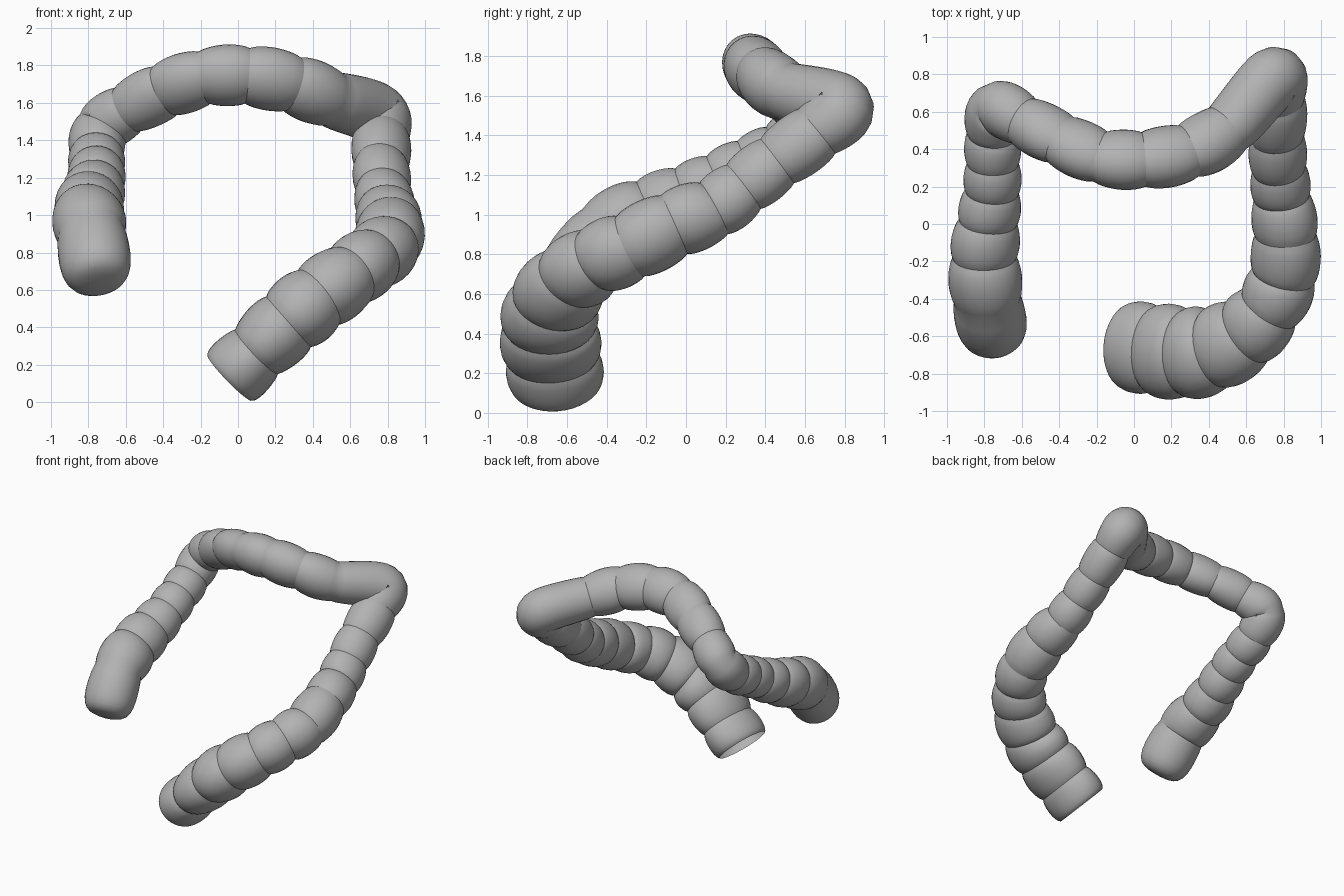
import bpy, bmesh, math
from mathutils import Vector

cube = bpy.data.objects.get("Cube")
if cube:
    bpy.data.objects.remove(cube)

mat = bpy.data.materials.new("plain grey")
mat.use_nodes = True
grey = (0.45, 0.45, 0.45, 1)
mat.diffuse_color = grey
mat.node_tree.nodes["Principled BSDF"].inputs["Base Color"].default_value = grey

SIDES, STEPS, BULGE = 32, 10, 0.13

# Pinched rings along the tube: x, y, z, half width, half height
rings = [
    (-.045, -.65, .13, .21, .17), (.10, -.67, .27, .225, .165),
    (.27, -.69, .43, .225, .18), (.43, -.67, .56, .21, .18),
    (.60, -.58, .68, .19, .17), (.72, -.45, .77, .17, .165),
    (.80, -.28, .84, .17, .165), (.81, -.06, .95, .165, .16),
    (.79, .14, 1.03, .145, .15), (.775, .29, 1.14, .135, .145),
    (.765, .46, 1.27, .135, .145), (.765, .66, 1.42, .14, .15),
    (.74, .775, 1.54, .145, .15), (.50, .51, 1.62, .15, .145),
    (.29, .39, 1.70, .155, .14), (.05, .345, 1.745, .155, .14),
    (-.18, .36, 1.735, .15, .13), (-.39, .45, 1.665, .15, .125),
    (-.59, .55, 1.565, .135, .13), (-.735, .62, 1.46, .135, .135),
    (-.755, .48, 1.33, .135, .135), (-.755, .32, 1.25, .137, .135),
    (-.76, .17, 1.17, .143, .14), (-.78, .01, 1.09, .16, .15),
    (-.80, -.18, 1.01, .175, .165), (-.785, -.40, .90, .175, .18),
    (-.745, -.62, .63, .175, .18),
]
SMOOTH_JOINTS = {12}          # bends that carry no pinch


def spline(i, t):
    """Catmull-Rom blend of ring values between ring i and i + 1."""
    n = len(rings)
    a, b, c, d = (rings[min(max(k, 0), n - 1)] for k in range(i - 1, i + 3))
    return [q + .5 * t * (r - p + t * (2*p - 5*q + 4*r - s + t * (3*(q - r) + s - p)))
            for p, q, r, s in zip(a, b, c, d)]


def swell(i, t):
    """Pouch outline between two pinches."""
    if i in SMOOTH_JOINTS:
        t = .5 + t / 2
    elif i + 1 in SMOOTH_JOINTS:
        t = t / 2
    return 1 + BULGE * max(math.sin(math.pi * t), 0) ** .7


# Sample centre line and radii
stations = []
last = len(rings) - 2
for i in range(last + 1):
    for k in range(STEPS):
        t = k / STEPS
        if i == last:          # rounded blind end, sampled closer near its tip
            t = math.sin(math.pi / 2 * k / (STEPS - .6))
            s = swell(i, t / 2) * (1 - t ** 4) ** .4
        else:
            s = swell(i, t)
        x, y, z, w, h = spline(i, t)
        stations.append((Vector((x, y, z)), w * s, h * s))

# Sweep the section with a rotation-minimising frame
bm = bmesh.new()
side = Vector((0, 1, 0))
loops = []
for n, (p, w, h) in enumerate(stations):
    tangent = stations[min(n + 1, len(stations) - 1)][0] - stations[max(n - 1, 0)][0]
    tangent.normalize()
    side = (side - tangent * side.dot(tangent)).normalized()
    up = tangent.cross(side)
    loops.append([bm.verts.new(p + side * w * math.cos(a) + up * h * math.sin(a))
                  for a in (2 * math.pi * k / SIDES for k in range(SIDES))])
for a, b in zip(loops, loops[1:]):
    for k in range(SIDES):
        j = (k + 1) % SIDES
        bm.faces.new((a[k], a[j], b[j], b[k]))
bm.faces.new(loops[-1])       # closed tip; the first end stays open

mesh = bpy.data.meshes.new("segmented_tube")
bm.to_mesh(mesh)
bm.free()
mesh.materials.append(mat)
tube = bpy.data.objects.new("segmented_tube", mesh)
bpy.context.collection.objects.link(tube)
bpy.context.view_layer.objects.active = tube
tube.select_set(True)
bpy.ops.object.shade_smooth_by_angle(angle=math.radians(28))
